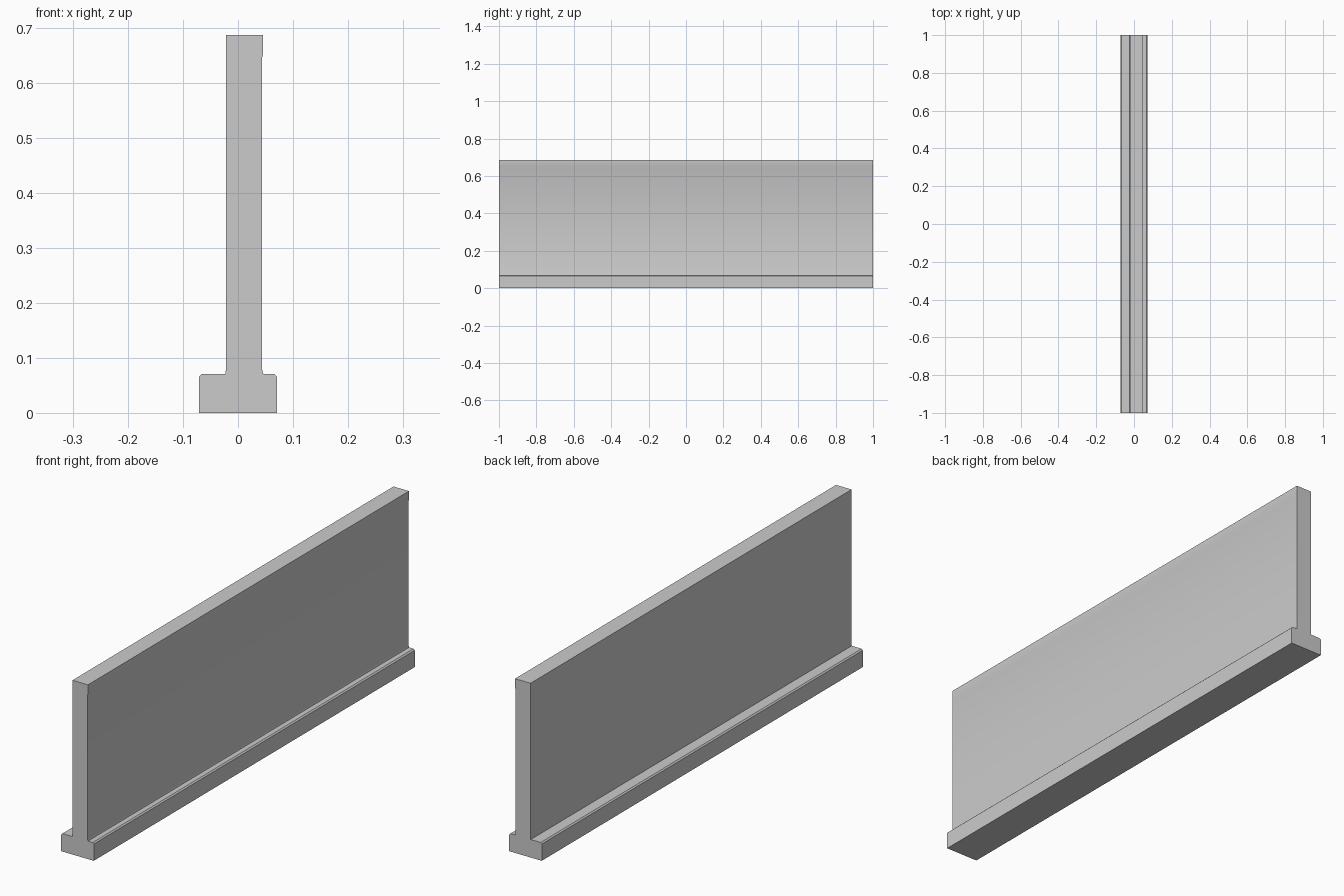
import bpy
import bmesh
import math

if "Cube" in bpy.data.objects:
    bpy.data.objects.remove(bpy.data.objects["Cube"])

HALF_LENGTH = 1.0

# Cross-section in x, z: wide footing with chamfered shoulders, offset upright wall
PROFILE = [
    (-0.071, 0.0), (0.071, 0.0),
    (0.071, 0.066), (0.066, 0.071),        # right shoulder
    (0.046, 0.071), (0.044, 0.078),        # right wall foot
    (0.044, 0.647), (0.0455, 0.651),       # slight lip under the cap
    (0.0455, 0.687), (-0.022, 0.687),      # cap
    (-0.022, 0.078), (-0.023, 0.071),      # left wall foot
    (-0.066, 0.071), (-0.071, 0.066),      # left shoulder
]


def extrude_profile(name, profile, half_length):
    """Sweep a closed x-z profile along y into a capped solid."""
    bm = bmesh.new()
    face = bm.faces.new([bm.verts.new((x, -half_length, z)) for x, z in profile])
    swept = bmesh.ops.extrude_face_region(bm, geom=[face], use_keep_orig=True)
    moved = [v for v in swept["geom"] if isinstance(v, bmesh.types.BMVert)]
    bmesh.ops.translate(bm, verts=moved, vec=(0, 2 * half_length, 0))
    bmesh.ops.recalc_face_normals(bm, faces=bm.faces)
    mesh = bpy.data.meshes.new(name)
    bm.to_mesh(mesh)
    bm.free()
    obj = bpy.data.objects.new(name, mesh)
    bpy.context.collection.objects.link(obj)
    return obj


# Plain grey finish
grey = bpy.data.materials.new("light_grey")
grey.diffuse_color = (0.6, 0.6, 0.6, 1.0)
grey.use_nodes = True
grey.node_tree.nodes["Principled BSDF"].inputs["Base Color"].default_value = grey.diffuse_color

# Wall and footing as one continuous bar
rail = extrude_profile("wall_with_footing", PROFILE, HALF_LENGTH)
rail.data.materials.append(grey)

bpy.context.view_layer.objects.active = rail
rail.select_set(True)
bpy.ops.object.shade_smooth_by_angle(angle=math.radians(30))
